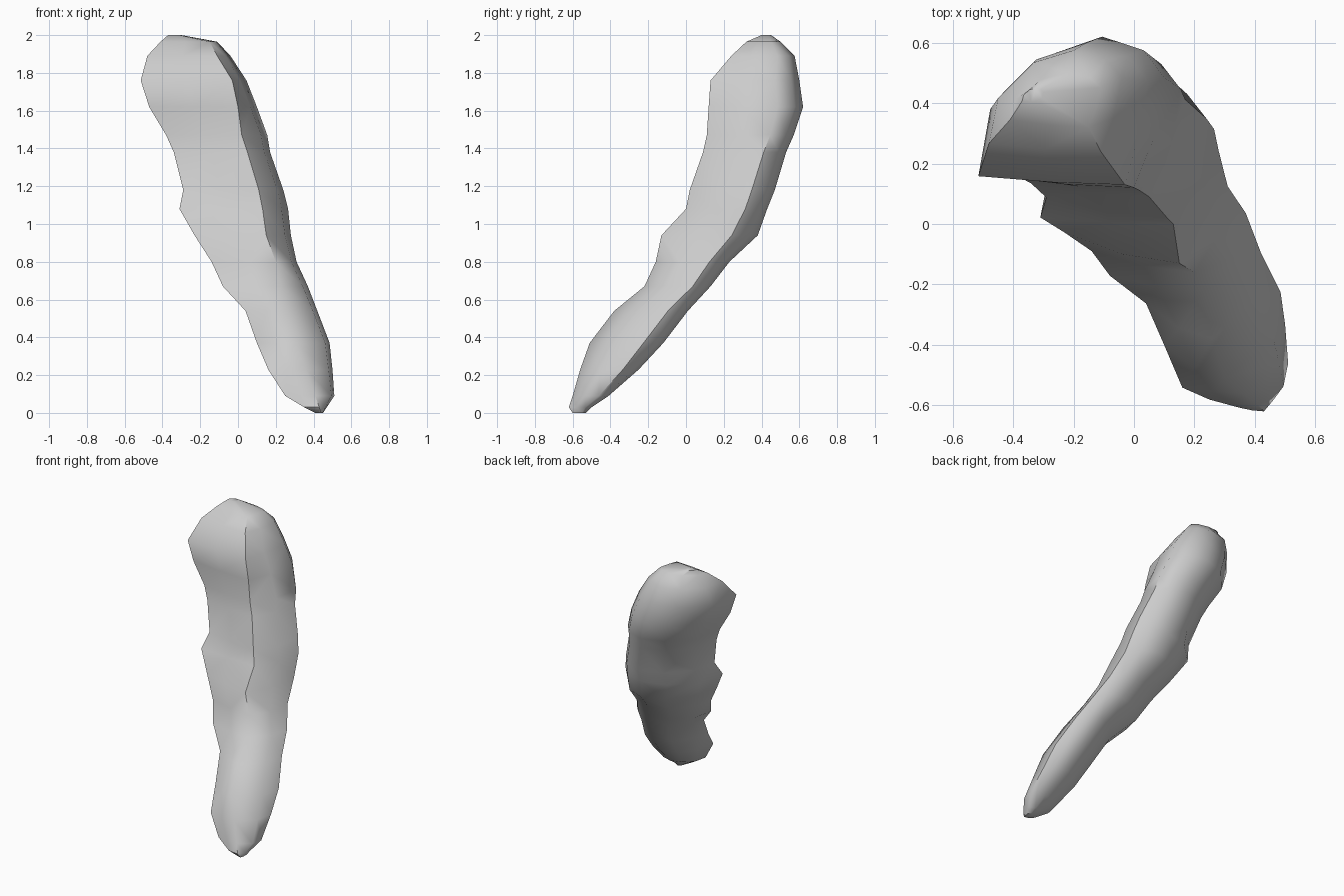
import bpy, bmesh, math

cube = bpy.data.objects.get("Cube")
if cube:
    bpy.data.objects.remove(cube, do_unlink=True)

# One plain stone colour
stone = bpy.data.materials.new("stone_grey")
stone.use_nodes = True
grey = (0.6, 0.6, 0.6, 1.0)
stone.diffuse_color = grey
stone.node_tree.nodes["Principled BSDF"].inputs["Base Color"].default_value = grey

# Level slices: height, x min, x max, y min, y max, x of the front ridge,
# depth fraction of the left front corner
SLICES = [
    (0.00, 0.41, 0.45, -0.60, -0.53, 0.44, 0.10),
    (0.03, 0.35, 0.47, -0.62, -0.50, 0.43, 0.10),
    (0.09, 0.25, 0.51, -0.60, -0.41, 0.41, 0.10),
    (0.23, 0.16, 0.50, -0.56, -0.25, 0.36, 0.06),
    (0.37, 0.10, 0.485, -0.51, -0.12, 0.30, 0.28),
    (0.54, 0.04, 0.42, -0.38, 0.01, 0.26, 0.30),
    (0.67, -0.08, 0.37, -0.22, 0.13, 0.23, 0.14),
    (0.80, -0.14, 0.31, -0.16, 0.23, 0.20, 0.18),
    (0.94, -0.23, 0.28, -0.13, 0.38, 0.15, 0.20),
    (1.08, -0.31, 0.265, 0.00, 0.43, 0.13, 0.05),
    (1.18, -0.29, 0.24, 0.02, 0.47, 0.11, 0.15),
    (1.38, -0.34, 0.17, 0.09, 0.53, 0.05, 0.10),
    (1.47, -0.38, 0.155, 0.11, 0.57, 0.02, 0.10),
    (1.62, -0.47, 0.10, 0.12, 0.62, 0.00, 0.08),
    (1.76, -0.515, 0.045, 0.13, 0.60, -0.03, 0.06),
    (1.89, -0.48, -0.04, 0.24, 0.575, -0.11, 0.08),
    (1.965, -0.41, -0.11, 0.32, 0.50, -0.15, 0.14),
    (2.00, -0.37, -0.30, 0.40, 0.45, -0.31, 0.14),
]

# Slice outline as fractions of width and depth, after the front points
OUTLINE = [(0.94, 0.33), (1.0, 0.73), (0.88, 0.91), (0.64, 1.0),
           (0.34, 0.88), (0.07, 0.53)]


def slice_points(z, x0, x1, y0, y1, ridge, corner):
    w, d = x1 - x0, y1 - y0
    pts = [(x0, y0 + corner * d, z),
           ((x0 + ridge) / 2, y0 + 0.3 * corner * d, z), (ridge, y0, z)]
    return pts + [(x0 + u * w, y0 + v * d, z) for u, v in OUTLINE]


# Loft the leaning rock through the slices and cap both ends
bm = bmesh.new()
rings = [[bm.verts.new(p) for p in slice_points(*s)] for s in SLICES]
for low, high in zip(rings, rings[1:]):
    n = len(low)
    for i in range(n):
        j = (i + 1) % n
        bm.faces.new((low[i], low[j], high[j], high[i]))
bm.faces.new(rings[0][::-1])
bm.faces.new(rings[-1])
bmesh.ops.triangulate(bm, faces=bm.faces[:])
bmesh.ops.recalc_face_normals(bm, faces=bm.faces[:])

mesh = bpy.data.meshes.new("leaning_rock")
bm.to_mesh(mesh)
bm.free()
mesh.materials.append(stone)
rock = bpy.data.objects.new("leaning_rock", mesh)
bpy.context.collection.objects.link(rock)

# Smooth faces with the hard creases kept sharp
bpy.ops.object.select_all(action='DESELECT')
rock.select_set(True)
bpy.context.view_layer.objects.active = rock
bpy.ops.object.shade_smooth_by_angle(angle=math.radians(48))
